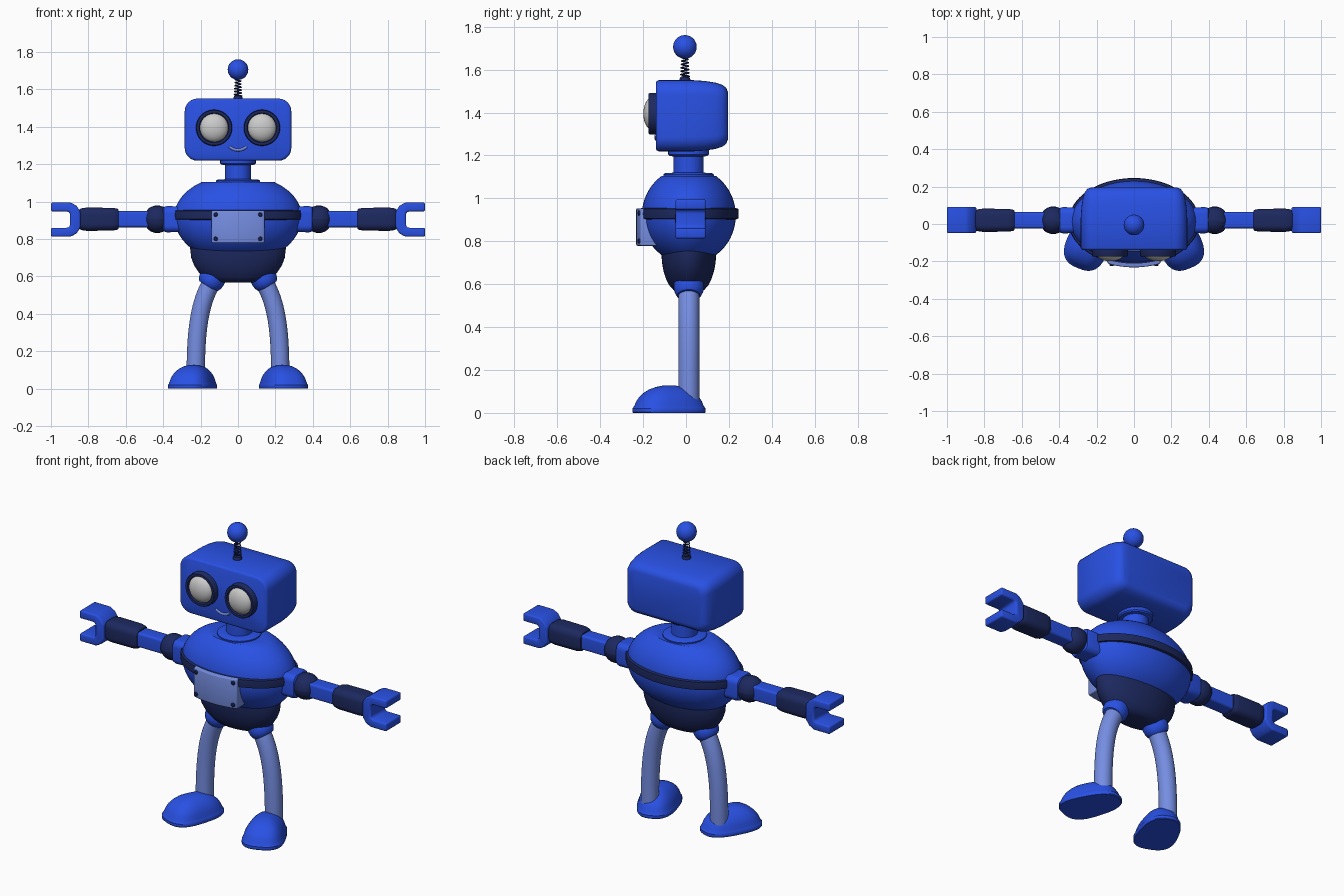
import bpy, bmesh
from math import sin, cos, pi, sqrt, radians, copysign
from mathutils import Vector as V

if "Cube" in bpy.data.objects:
    bpy.data.objects.remove(bpy.data.objects["Cube"])

X, Y, Z = V((1, 0, 0)), V((0, 1, 0)), V((0, 0, 1))
CY = 0.013  # depth centre of body and legs


def material(name, col):
    m = bpy.data.materials.new(name)
    m.diffuse_color = (*col, 1)
    m.use_nodes = True
    m.node_tree.nodes["Principled BSDF"].inputs["Base Color"].default_value = m.diffuse_color
    return m


BLUE = material("blue", (0.022, 0.082, 0.78))
DARK = material("dark_blue", (0.012, 0.022, 0.115))
LIGHT = material("light_blue", (0.18, 0.27, 0.76))


def oval(a, b=None, n=40, power=2):
    b = a if b is None else b
    f = lambda t: copysign(abs(t) ** (2 / power), t)
    return [(a * f(cos(2 * pi * i / n)), b * f(sin(2 * pi * i / n))) for i in range(n)]


def rounded(a, b, r, n=6):
    pts = []
    for k, (sx, sy) in enumerate(((1, 1), (-1, 1), (-1, -1), (1, -1))):
        for i in range(n + 1):
            t = (k + i / n) * pi / 2
            pts.append((sx * (a - r) + r * cos(t), sy * (b - r) + r * sin(t)))
    return pts


def place(pts, o, u, v):
    return [V(o) + u * p + v * q for p, q in pts]


def finish(obj, mat, mirror=False, angle=35):
    if mat:
        obj.data.materials.append(mat)
    bpy.ops.object.select_all(action='DESELECT')
    obj.select_set(True)
    bpy.context.view_layer.objects.active = obj
    bpy.ops.object.shade_smooth_by_angle(angle=radians(angle))
    if mirror:
        mod = obj.modifiers.new("mirror", 'MIRROR')
        mod.use_mirror_merge = False
    return obj


def loft(name, rings, mat, mirror=False, angle=35, bevel=0):
    bm = bmesh.new()
    rows = [[bm.verts.new(p) for p in r] for r in rings]
    n = len(rows[0])
    for a, b in zip(rows, rows[1:]):
        for i in range(n):
            j = (i + 1) % n
            bm.faces.new((a[i], a[j], b[j], b[i]))
    bm.faces.new(rows[0])
    bm.faces.new(rows[-1])
    bmesh.ops.recalc_face_normals(bm, faces=bm.faces)
    if bevel:
        sharp = [e for e in bm.edges if e.calc_face_angle(0) > radians(30)]
        bmesh.ops.bevel(bm, geom=sharp, offset=bevel, segments=3, profile=0.5, affect='EDGES')
    me = bpy.data.meshes.new(name)
    bm.to_mesh(me)
    bm.free()
    obj = bpy.data.objects.new(name, me)
    bpy.context.collection.objects.link(obj)
    return finish(obj, mat, mirror, angle)


def turned(name, prof, o, axis, u, v, mat, mirror=False, n=40, squash=1):
    # profile of (radius, distance along axis)
    return loft(name, [place(oval(r, r * squash, n), V(o) + axis * d, u, v) for r, d in prof],
                mat, mirror)


def wire(name, pts, r, mat):
    cu = bpy.data.curves.new(name, 'CURVE')
    cu.dimensions = '3D'
    cu.bevel_depth, cu.bevel_resolution, cu.use_fill_caps = r, 2, True
    sp = cu.splines.new('POLY')
    sp.points.add(len(pts) - 1)
    for s, p in zip(sp.points, pts):
        s.co = (*p, 1)
    cu.materials.append(mat)
    bpy.context.collection.objects.link(bpy.data.objects.new(name, cu))


# Torso: flattened ellipsoid with flat top, band and bowl-shaped pelvis
rings = []
for i in range(25):
    z = 0.735 + 0.37 * i / 24
    h = 0.225 if z > 0.92 else 0.25
    a = 0.341 * sqrt(1 - ((z - 0.92) / h) ** 2)
    b = 0.219 * sqrt(1 - ((z - 0.92) / 0.226) ** 2)
    rings.append(place(oval(a, b, 64), (0, CY, z), X, Y))
loft("torso", rings, BLUE)
turned("torso_band", [(0.33, 0.902), (0.347, 0.906), (0.35, 0.928), (0.347, 0.951), (0.33, 0.955)],
       (0, CY, 0), Z, X, Y, DARK, n=64, squash=0.665)
turned("pelvis", [(0.25, 0.79), (0.256, 0.75), (0.25, 0.70), (0.235, 0.66), (0.21, 0.622),
                  (0.18, 0.593), (0.145, 0.574), (0.10, 0.567)],
       (0, CY, 0), Z, X, Y, DARK, n=64, squash=0.5)

# Neck with lower plate and upper collar
turned("neck", [(0.11, 1.09), (0.118, 1.102), (0.118, 1.112), (0.11, 1.117), (0.07, 1.12),
                (0.07, 1.195), (0.088, 1.198), (0.095, 1.205), (0.095, 1.23)],
       (0, 0.012, 0), Z, X, Y, BLUE)

# Head: rounded box, softer towards the back
loft("head", [place(rounded(0.285 - s, 0.166 - s, 0.068 - s * 0.5), (0, y, 1.385), X, Z)
              for y, s in ((-0.14, 0.012), (-0.136, 0.004), (-0.128, 0), (0.03, 0), (0.09, 0.004),
                           (0.14, 0.012), (0.17, 0.022), (0.188, 0.036), (0.195, 0.055))],
     BLUE, angle=50)

# Eyes
eye = (0.128, 0, 1.395)
turned("eye_ring", [(0.097, 0.12), (0.097, 0.168), (0.093, 0.174), (0.08, 0.174), (0.076, 0.168),
                    (0.074, 0.15)], eye, -Y, X, Z, DARK, True)
turned("eye_lens", [(0.077 * cos(t), 0.155 + 0.044 * sin(t)) for t in [i * pi / 16.5 for i in range(9)]],
       eye, -Y, X, Z, None, True)

# Mouth
wire("mouth", [(0.066 * sin(t), -0.138, 1.342 - 0.066 * cos(t))
               for t in [(-0.75 + 1.5 * i / 12) for i in range(13)]], 0.008, LIGHT)

# Antenna
turned("antenna_base", [(0.025, 1.54), (0.025, 1.556), (0.02, 1.566), (0.008, 1.571)],
       (0, -0.005, 0), Z, X, Y, DARK, n=24)
wire("antenna_spring", [((0.02 - 0.006 * i / 96) * cos(i * pi / 8),
                         -0.005 + (0.02 - 0.006 * i / 96) * sin(i * pi / 8), 1.565 + 0.095 * i / 96)
                        for i in range(97)], 0.0035, DARK)
turned("antenna_ball", [(0.055 * sin(t), 1.706 - 0.055 * cos(t))
                        for t in [0.05 + (pi - 0.1) * i / 20 for i in range(21)]],
       (0, -0.005, 0), Z, X, Y, BLUE)

# Chest panel, bowed around the torso, with corner bolts
rings = []
for i in range(13):
    x = -0.141 + 0.282 * i / 12
    y = -0.232 + x * x
    rings.append([(x, y, 0.779), (x, y, 0.953), (x, -0.12, 0.953), (x, -0.12, 0.779)])
loft("chest_panel", rings, LIGHT, bevel=0.006)
for z in (0.801, 0.931):
    turned("panel_bolt", [(0.012, 0.2), (0.012, 0.221), (0.007, 0.225)],
           (0.12, 0, z), -Y, X, Z, DARK, True, n=16)


# Arms: sections of (x, half size, corner radius as share of half size)
def arm(name, secs, mat):
    loft(name, [place(rounded(h, h, h * k), (x, 0.02, 0.906), Y, Z) for x, h, k in secs], mat, True)


arm("shoulder", [(0.28, 0.068, 0.5), (0.38, 0.07, 0.5), (0.395, 0.066, 0.5), (0.4, 0.058, 0.5)], BLUE)
arm("arm_joint", [(0.39, 0.06, 1), (0.4, 0.067, 1), (0.42, 0.073, 1), (0.445, 0.073, 1),
                  (0.465, 0.066, 1), (0.48, 0.056, 1), (0.49, 0.042, 1)], DARK)
arm("upper_arm", [(0.46, 0.043, 0.3), (0.66, 0.043, 0.3)], BLUE)
arm("forearm", [(0.638, 0.05, 0.6), (0.645, 0.056, 0.6), (0.67, 0.061, 0.6), (0.81, 0.062, 0.6),
                (0.838, 0.058, 0.6), (0.85, 0.05, 0.6)], DARK)

# Gripper hands: C-shaped outline extruded in depth
claw = [(1.0, 0.091), (0.893, 0.091), (0.863, 0.073), (0.843, 0.045)]
slot = [(0.898, 0.034), (0.91, 0.044), (1.0, 0.044)]
outline = claw + [(x, -z) for x, z in reversed(claw)] + [(x, -z) for x, z in reversed(slot)] + slot
loft("hand", [place(outline, (0, y, 0.904), X, Z) for y in (-0.049, 0.092)], BLUE, True, bevel=0.009)

# Legs: bowed tubes with tilted hip collars
P = [V((0.12, CY, 0.60)), V((0.205, CY, 0.48)), V((0.226, CY, 0.33)), V((0.226, CY, 0.06))]
rings = []
for i in range(21):
    t = i / 20
    s = 1 - t
    c = P[0] * s ** 3 + P[1] * 3 * s * s * t + P[2] * 3 * s * t * t + P[3] * t ** 3
    d = ((P[1] - P[0]) * s * s + (P[2] - P[1]) * 2 * s * t + (P[3] - P[2]) * t * t).normalized()
    rings.append(place(oval(0.049, n=28), c, d.cross(Y), Y))
loft("leg", rings, LIGHT, True)
d = V((0.52, 0, -0.85)).normalized()
turned("hip_collar", [(0.06, -0.05), (0.068, -0.02), (0.07, 0.0), (0.068, 0.02), (0.06, 0.038),
                      (0.052, 0.046)], (0.138, CY, 0.587), d, d.cross(Y), Y, BLUE, True)

# Feet: domed shoes turned outwards, wider at the toes
a = radians(22)
fwd, side = V((sin(a), -cos(a), 0)), V((cos(a), sin(a), 0))
shape = [(u, w * (1 + 0.8 * u)) for u, w in oval(0.172, 0.111, 48, 2.7)]
rings = []
for k, z in ((0.98, 0), (1, 0.004), (1, 0.02), (0.97, 0.026), (0.94, 0.035), (0.89, 0.055),
             (0.81, 0.075), (0.69, 0.094), (0.54, 0.11), (0.36, 0.121), (0.18, 0.127), (0.04, 0.128)):
    o = V((0.235, -0.077, z))
    rings.append(place([(u * k, w * k) for u, w in shape], o, fwd, side))
loft("foot", rings, BLUE, True)
